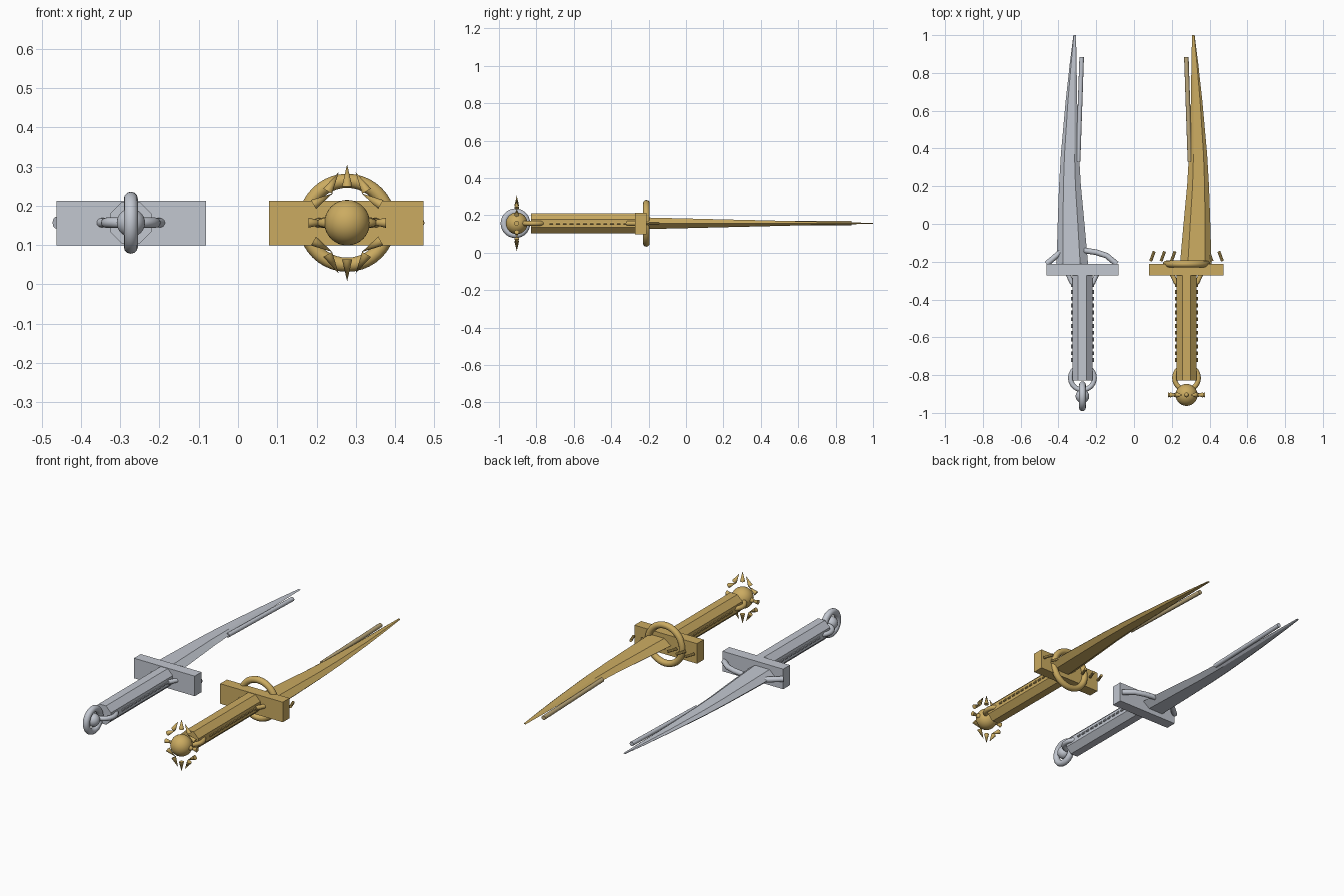
import bpy, bmesh, math
from mathutils import Vector

if "Cube" in bpy.data.objects:
    bpy.data.objects.remove(bpy.data.objects["Cube"])

Z = 0.157


def material(name, rgb):
    m = bpy.data.materials.new(name)
    m.diffuse_color = (*rgb, 1)
    m.use_nodes = True
    m.node_tree.nodes["Principled BSDF"].inputs["Base Color"].default_value = m.diffuse_color
    return m


SILVER = material("silver", (0.54, 0.57, 0.63))
GOLD = material("gold", (0.60, 0.41, 0.12))
PALE = material("pale_gold", (0.50, 0.39, 0.20))


def finish(ob, name, mat, smooth=True):
    ob.name = name
    ob.data.materials.clear()
    ob.data.materials.append(mat)
    if smooth:
        bpy.ops.object.select_all(action='DESELECT')
        ob.select_set(True)
        bpy.context.view_layer.objects.active = ob
        bpy.ops.object.shade_smooth_by_angle(angle=math.radians(40))
    return ob


def rod(name, a, b, r1, r2, mat, sides=16, smooth=True):
    """Cylinder or cone running from a to b."""
    a, b = Vector(a), Vector(b)
    d = b - a
    bpy.ops.mesh.primitive_cone_add(vertices=sides, radius1=r1, radius2=r2, depth=d.length,
                                    location=(a + b) / 2,
                                    rotation=d.to_track_quat('Z', 'Y').to_euler())
    return finish(bpy.context.object, name, mat, smooth)


def ring(name, loc, rot, major, minor, mat):
    bpy.ops.mesh.primitive_torus_add(location=loc, rotation=rot, major_radius=major,
                                     minor_radius=minor, major_segments=40, minor_segments=12)
    return finish(bpy.context.object, name, mat)


def ball(name, loc, r, mat):
    bpy.ops.mesh.primitive_uv_sphere_add(segments=32, ring_count=16, radius=r, location=loc)
    return finish(bpy.context.object, name, mat)


def box(name, x0, x1, y0, y1, z0, z1, mat):
    bpy.ops.mesh.primitive_cube_add(size=1, location=((x0 + x1) / 2, (y0 + y1) / 2, (z0 + z1) / 2))
    ob = bpy.context.object
    ob.scale = (x1 - x0, y1 - y0, z1 - z0)
    return finish(ob, name, mat, False)


def blade(name, side, mat):
    """Curved, tapering blade with bevelled edges, lofted through sections."""
    sections = [(-0.215, .243, .410, .031), (0.0, .262, .404, .026), (0.2, .281, .397, .021),
                (0.37, .291, .387, .017), (0.65, .301, .362, .010), (0.85, .304, .340, .006),
                (1.0, .307, .321, .002)]
    bm = bmesh.new()
    loops = []
    for y, inner, outer, t in sections:
        w = outer - inner
        profile = [(0, 0), (.25, t), (.8, t), (1, 0), (.8, -t), (.25, -t)]
        loops.append([bm.verts.new((side * (inner + w * u), y, Z + h)) for u, h in profile])
    for p, q in zip(loops, loops[1:]):
        for i in range(6):
            j = (i + 1) % 6
            bm.faces.new((p[i], p[j], q[j], q[i]))
    bm.faces.new(loops[0])
    bm.faces.new(loops[-1])
    bmesh.ops.recalc_face_normals(bm, faces=bm.faces)
    me = bpy.data.meshes.new(name)
    bm.to_mesh(me)
    bm.free()
    ob = bpy.data.objects.new(name, me)
    bpy.context.collection.objects.link(ob)
    return finish(ob, name, mat, False)


# Parts shared by both daggers
for label, side, cx, mat, rod_mat, x0, x1 in (
        ("silver", -1, -0.273, SILVER, SILVER, -0.463, -0.081),
        ("gold", 1, 0.278, GOLD, PALE, 0.079, 0.473)):
    blade(label + "_blade", side, mat)
    rod(label + "_back_rod", (side * .296, .33, Z), (side * .277, .885, Z), .012, .012, rod_mat)
    box(label + "_guard", x0, x1, -0.273, -0.212, 0.099, 0.213, mat)
    # octagonal grip with flats on top and sides
    grip = rod(label + "_grip", (cx, -0.828, Z), (cx, -0.27, Z), .058, .058, mat, 8, False)
    for v in grip.data.vertices:
        c, s = math.cos(math.pi / 8), math.sin(math.pi / 8)
        v.co.x, v.co.y = c * v.co.x - s * v.co.y, s * v.co.x + c * v.co.y
    ring(label + "_grip_ring", (cx, -0.815, Z), (0, 0, 0), .063, .013, mat)
    for s in (-1, 1):
        rod(label + "_grip_stud", (cx + s * .076, -0.268, Z), (cx + s * .054, -0.315, Z),
            .012, .012, mat)
        # row of small stitches down each side
        for i in range(12):
            y = -0.73 + i * .036
            rod(label + "_stitch", (cx + s * .055, y, Z), (cx + s * .055, y + .02, Z),
                .006, .006, mat, 8)

# Silver pommel: upright ring around a ball
sx = -0.273
ring("silver_pommel_ring", (sx, -0.912, Z), (0, math.pi / 2, 0), .061, .018, SILVER)
ball("silver_pommel_ball", (sx, -0.912, Z), .036, SILVER)

# Silver guard branches
for path in ([(-.463, -.212), (-.39, -.15)],
             [(-.265, -.14), (-.20, -.15), (-.145, -.168), (-.092, -.212)]):
    cu = bpy.data.curves.new("silver_guard_branch", 'CURVE')
    cu.dimensions = '3D'
    cu.bevel_depth = .015
    cu.bevel_resolution = 3
    cu.use_fill_caps = True
    sp = cu.splines.new('POLY')
    sp.points.add(len(path) - 1)
    for p, (x, y) in zip(sp.points, path):
        p.co = (x, y, Z, 1)
    cu.materials.append(SILVER)
    bpy.context.collection.objects.link(bpy.data.objects.new("silver_guard_branch", cu))

# Gold guard ring and short prongs
gx = 0.278
ring("gold_guard_ring", (gx, -0.212, Z), (math.pi / 2, 0, 0), .107, .018, GOLD)
for s in (-1, 1):
    for off in (.19, .135, .08):
        rod("gold_guard_prong", (gx + s * off, -.197, Z), (gx + s * (off - .019), -.145, Z),
            .008, .008, GOLD, 8)

# Gold pommel: ball with a crown of spikes
py = -0.905
ball("gold_pommel_ball", (gx, py, Z), .058, GOLD)
for k in range(12):
    t = math.radians(30 * k)
    c = Vector((gx + .071 * math.sin(t), py, Z + .121 * math.cos(t)))
    d = Vector((-math.sin(t), 0, math.cos(t))) * .028
    rod("gold_pommel_spike", c - d, c + d, .013, 0, GOLD, 12)
for s in (-1, 1):
    rod("gold_side_spike", (gx + s * .05, py, Z), (gx + s * .095, py, Z), .015, 0, GOLD, 12)
